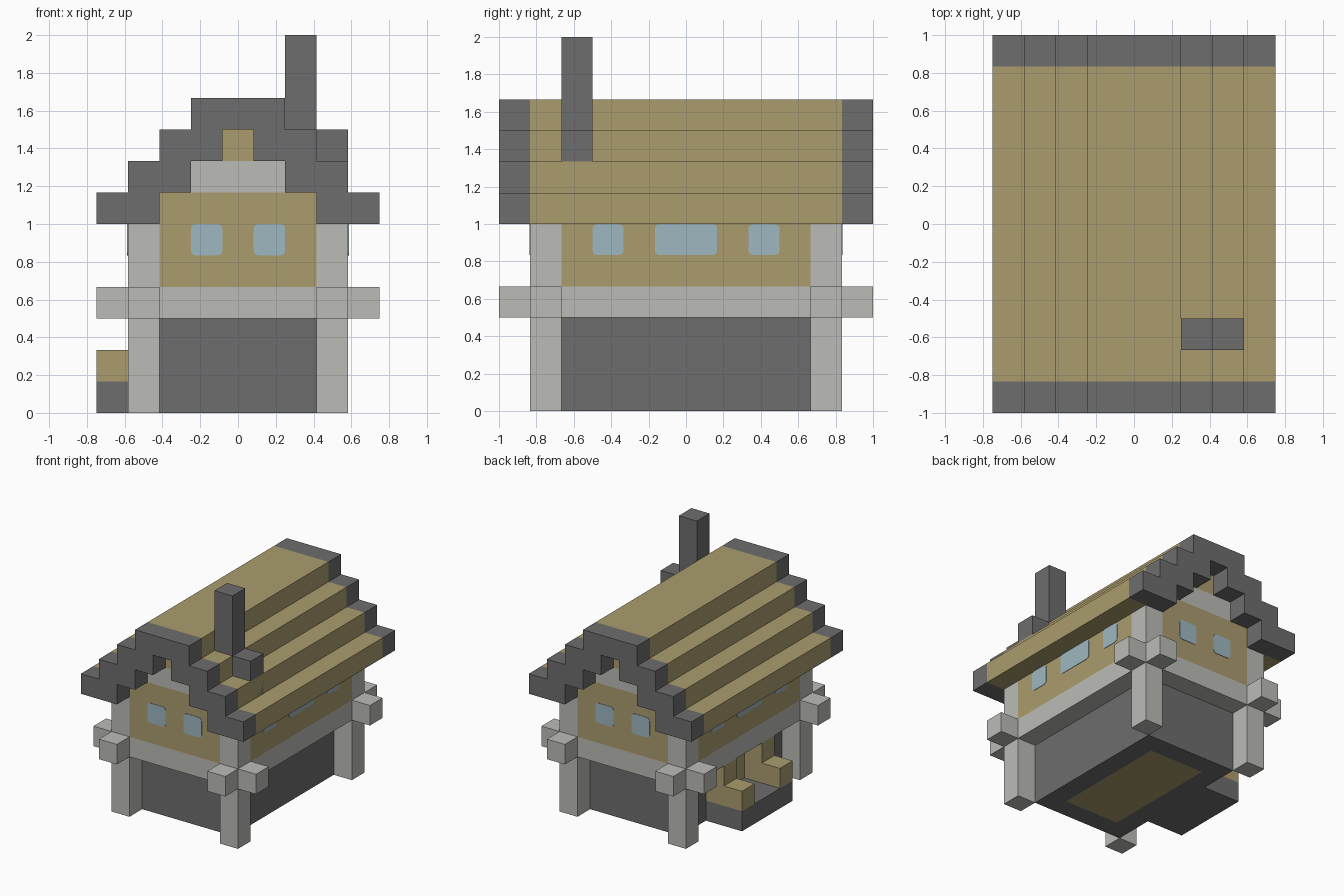
import bpy, bmesh, math
from mathutils import Vector

U = 1 / 6  # one block of the building grid

cube = bpy.data.objects.get("Cube")
if cube:
    bpy.data.objects.remove(cube, do_unlink=True)


def material(name, rgb):
    m = bpy.data.materials.new(name)
    m.use_nodes = True
    m.diffuse_color = (*rgb, 1)
    m.node_tree.nodes["Principled BSDF"].inputs["Base Color"].default_value = (*rgb, 1)
    return m


STONE = material("dark stone", (0.155, 0.155, 0.155))
WOOD = material("tan wood", (0.41, 0.335, 0.156))
TRIM = material("pale grey timber", (0.50, 0.505, 0.475))
GLASS = material("window blue", (0.345, 0.475, 0.53))


def finish(name, bm, mat):
    bmesh.ops.recalc_face_normals(bm, faces=bm.faces)
    mesh = bpy.data.meshes.new(name)
    bm.to_mesh(mesh)
    bm.free()
    mesh.materials.append(mat)
    obj = bpy.data.objects.new(name, mesh)
    bpy.context.collection.objects.link(obj)
    return obj


def box(name, mat, x, y, z):
    """Box from (min, max) ranges in blocks."""
    bm = bmesh.new()
    bmesh.ops.create_cube(bm, size=1)
    for v in bm.verts:
        v.co = Vector([U * (r[0] if c < 0 else r[1]) for c, r in zip(v.co, (x, y, z))])
    return finish(name, bm, mat)


def extrude(name, mat, points, vector):
    """Extrude a closed outline along a vector, in blocks."""
    bm = bmesh.new()
    face = bm.faces.new([bm.verts.new(Vector(p) * U) for p in points])
    new = bmesh.ops.extrude_face_region(bm, geom=[face])["geom"]
    verts = [g for g in new if isinstance(g, bmesh.types.BMVert)]
    bmesh.ops.translate(bm, verts=verts, vec=Vector(vector) * U)
    return finish(name, bm, mat)


def window(name, a, b, place, normal, r=0.16):
    """Thin rounded pane spanning a..b sideways, set in the top wall course."""
    outline = []
    corners = ((b - r, 6 - r), (a + r, 6 - r), (a + r, 5 + r), (b - r, 5 + r))
    for i, (cx, cz) in enumerate(corners):
        for k in range(4):
            t = math.pi / 2 * (i + k / 3)
            outline.append(place(cx + r * math.cos(t), cz + r * math.sin(t)))
    extrude(name, GLASS, outline, Vector(normal) * 0.02)


def span(s, a, b):
    return tuple(sorted((s * a, s * b)))


# Stepped roof outline: outer stairs, then the inner stairs back
outer, inner = [], []
for step in range(4):
    w, z = 4.5 - step, 6 + step
    outer += [(w, z), (w, z + 1)]
    if step < 3:
        inner += [(w - 2, z), (w - 2, z + 1)]
arch = outer + [(-x, z) for x, z in reversed(outer)]
arch += [(-x, z) for x, z in inner] + [(x, z) for x, z in reversed(inner)]


def roof(name, mat, y0, y1):
    extrude(name, mat, [(x, y0, z) for x, z in arch], (0, y1 - y0, 0))


roof("roof_thatch", WOOD, -5, 5)
roof("front_verge", STONE, -6, -5)
roof("back_verge", STONE, 5, 6)

# Chimney and its shoulder
box("chimney", STONE, (1.5, 2.5), (-4, -3), (9, 12))
box("chimney_shoulder", STONE, (2.5, 3.5), (-4, -3), (7, 9))

# Floor inside the stone base
box("ground_floor", WOOD, (-1.5, 1.5), (-3, 3), (0, 1))

# Parts repeated on the left and right sides
for sx, side in ((-1, "right"), (1, "left")):
    box(side + "_base_wall", STONE, span(sx, 1.5, 2.5), (-4, 4), (0, 4))
    box(side + "_beam", TRIM, span(sx, 2.5, 3.5), (-6, 6), (3, 4))
    box(side + "_upper_wall", WOOD, span(sx, 2.5, 3.5), (-4, 4), (4, 6))
    for a, b in ((-3, -2), (-1, 1), (2, 3)):
        window(side + "_window", a, b, lambda u, z: (sx * 3.5, u, z), (sx, 0, 0))

# Parts repeated on the front and back
for sy, end in ((-1, "front"), (1, "back")):
    y = span(sy, 4, 5)
    box(end + "_base_wall", STONE, (-1.5, 1.5), span(sy, 3, 4), (0, 4))
    box(end + "_beam", TRIM, (-4.5, 4.5), y, (3, 4))
    box(end + "_upper_wall", WOOD, (-2.5, 2.5), y, (4, 7))
    box(end + "_gable_beam", TRIM, (-1.5, 1.5), y, (7, 8))
    box(end + "_gable_top", WOOD, (-0.5, 0.5), y, (8, 9))
    for a, b in ((-1.5, -0.5), (0.5, 1.5)):
        window(end + "_window", a, b, lambda u, z: (u, sy * 5, z), (0, sy, 0))
    # Corner posts below and above the beams
    for sx, side in ((-1, "right"), (1, "left")):
        for part, z in (("lower", (0, 3)), ("upper", (4, 6))):
            box(f"{end}_{side}_{part}_post", TRIM, span(sx, 2.5, 3.5), y, z)

# Entrance porch: slab, door, door jambs and low blocks beside the step
box("porch_slab", STONE, (-4.5, -2.5), (-2, 2), (0, 1))
box("door", WOOD, (-2.53, -2.5), (-1, 1), (1, 3))
for sy, end in ((-1, "front"), (1, "back")):
    box(end + "_door_jamb", WOOD, (-3.5, -2.5), span(sy, 1, 2), (1, 3))
    box(end + "_porch_block", WOOD, (-4.5, -3.5), span(sy, 1, 2), (1, 2))
